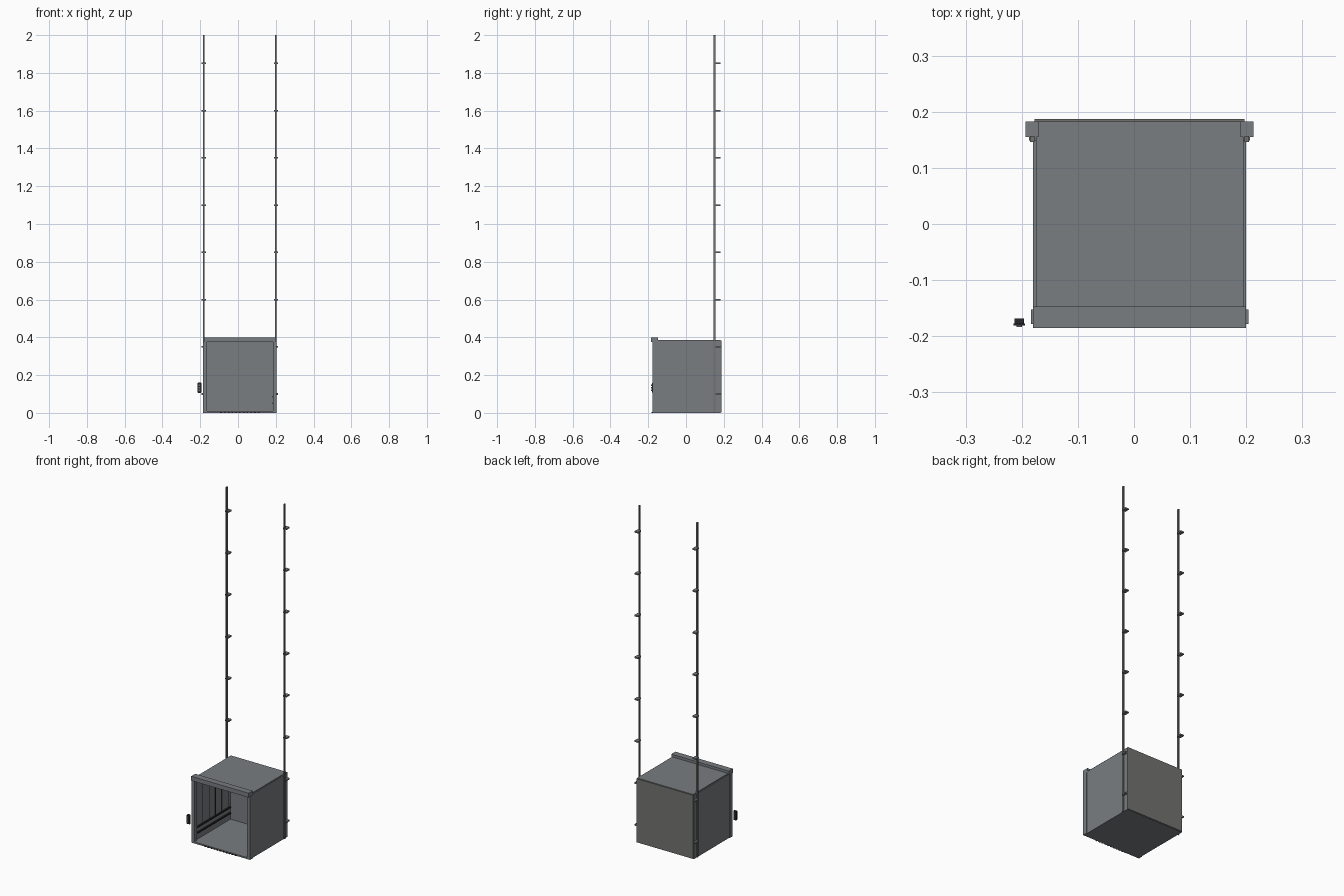
import bpy, bmesh

if "Cube" in bpy.data.objects:
    bpy.data.objects.remove(bpy.data.objects["Cube"])


def material(name, rgb):
    m = bpy.data.materials.new(name)
    m.diffuse_color = (*rgb, 1)
    m.use_nodes = True
    m.node_tree.nodes["Principled BSDF"].inputs["Base Color"].default_value = m.diffuse_color
    return m


STEEL = material("steel grey", (0.19, 0.205, 0.22))
RAIL = material("rail grey", (0.17, 0.17, 0.165))
BLACK = material("black trim", (0.02, 0.02, 0.023))
CX = 0.01  # centre line of the cabin


def boxes(name, spans, mat):
    """One object from boxes given as (x0, x1, y0, y1, z0, z1)."""
    bm = bmesh.new()
    for x0, x1, y0, y1, z0, z1 in spans:
        vs = bmesh.ops.create_cube(bm, size=1)["verts"]
        for v in vs:
            v.co = (x1 if v.co.x > 0 else x0,
                    y1 if v.co.y > 0 else y0,
                    z1 if v.co.z > 0 else z0)
    me = bpy.data.meshes.new(name)
    bm.to_mesh(me)
    bm.free()
    me.materials.append(mat)
    ob = bpy.data.objects.new(name, me)
    bpy.context.collection.objects.link(ob)
    return ob


def both(*spans):
    """Right-hand boxes, with x measured from the centre line, on both sides."""
    out = []
    for x0, x1, *rest in spans:
        out += [(CX + x0, CX + x1, *rest), (CX - x1, CX - x0, *rest)]
    return out


# Cabin shell
boxes("side_walls", both((0.181, 0.19, -0.155, 0.183, 0, 0.38)), STEEL)
boxes("floor", [(CX - 0.181, CX + 0.181, -0.155, 0.183, 0, 0.009)], STEEL)
boxes("roof", [(CX - 0.185, CX + 0.185, -0.15, 0.183, 0.376, 0.385)], STEEL)
boxes("back_wall", [(CX - 0.181, CX + 0.181, 0.174, 0.183, 0.009, 0.376)], STEEL)
boxes("back_panel", [(CX - 0.187, CX + 0.187, 0.183, 0.187, 0.003, 0.382)], RAIL)

# Door frame
boxes("door_jambs", both((0.174, 0.194, -0.178, -0.152, 0, 0.376)), STEEL)
boxes("door_header", [(CX - 0.19, CX + 0.19, -0.185, -0.147, 0.374, 0.4)], STEEL)
boxes("door_sill", [(CX - 0.174, CX + 0.174, -0.178, -0.152, 0, 0.009)], STEEL)
boxes("sill_fixings", [(CX + i * 0.02 - 0.004, CX + i * 0.02 + 0.004,
                        -0.182, -0.176, 0, 0.006) for i in range(-5, 6)], BLACK)

# Inner wall seams and bumper rails
boxes("wall_seams", both(*[(0.179, 0.1815, y - 0.0015, y + 0.0015, 0.09, 0.33)
                           for y in (-0.09, -0.03, 0.03, 0.09, 0.15)]), BLACK)
boxes("bumper_rails", both(*[(0.173, 0.1815, -0.145, 0.165, z - 0.004, z + 0.004)
                             for z in (0.05, 0.085)]), BLACK)

# Guide rails with evenly spaced wall brackets
boxes("guide_rails", both((0.187, 0.195, 0.146, 0.157, 0, 2.0)), RAIL)
heights = [0.1 + 0.25 * i for i in range(8)]
boxes("rail_brackets", both(*[(0.18, 0.203, 0.155, 0.183, z - 0.004, z + 0.004)
                              for z in heights]), STEEL)
boxes("rail_clips", both(*[(0.184, 0.197, 0.149, 0.158, z - 0.003, z + 0.003)
                           for z in heights]), RAIL)

# Call station beside the door
boxes("call_station", [(-0.213, -0.196, -0.178, -0.168, 0.105, 0.16)], BLACK)
boxes("call_plate", [(-0.215, -0.194, -0.181, -0.177, 0.108, 0.157)], BLACK)
boxes("call_buttons", [(-0.209, -0.200, -0.184, -0.181, z, z + 0.008)
                       for z in (0.115, 0.129, 0.143)], RAIL)
